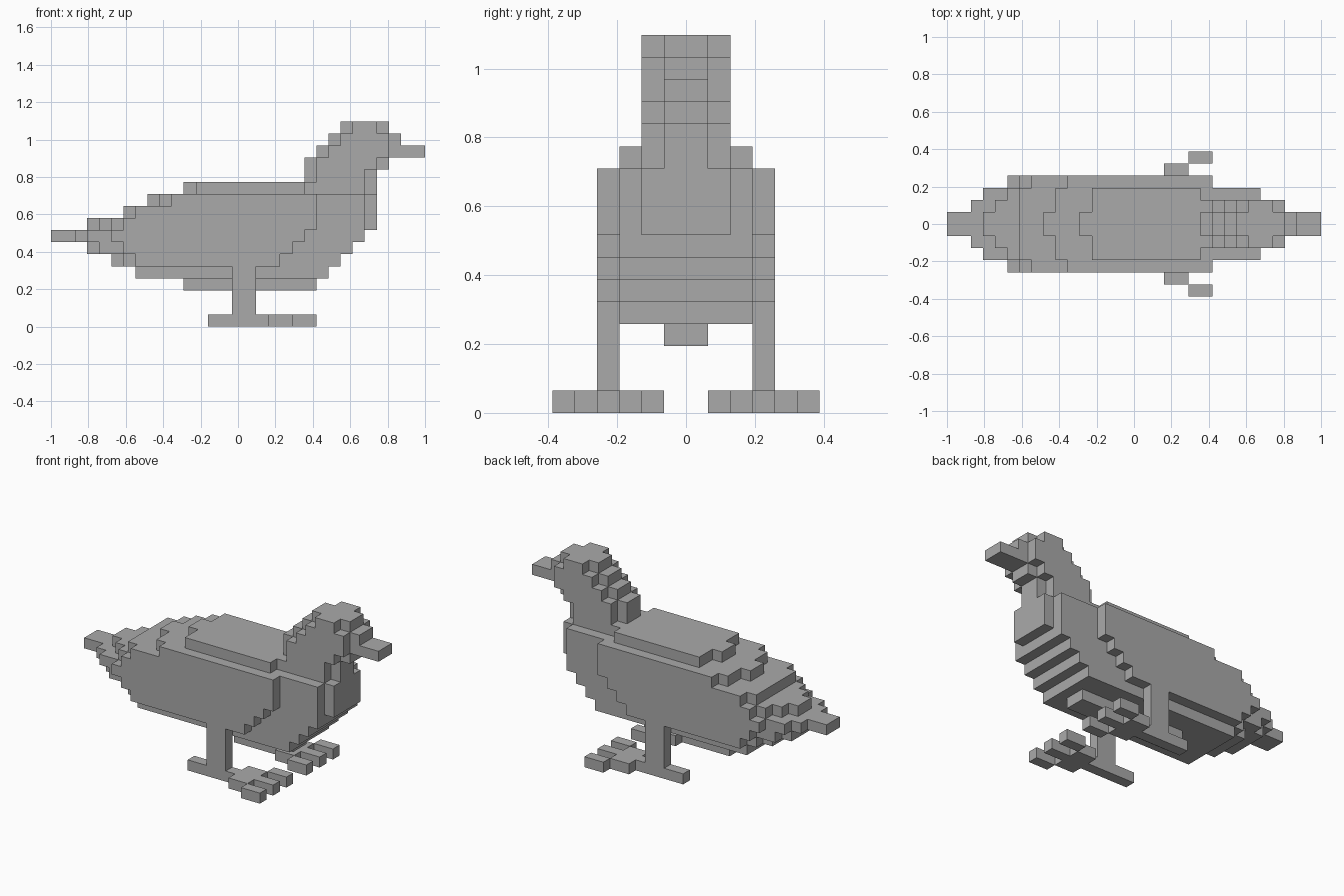
import bpy, bmesh
from mathutils import Vector

if "Cube" in bpy.data.objects:
    bpy.data.objects.remove(bpy.data.objects["Cube"])

U = 2 / 31          # one block

grey = bpy.data.materials.new("plain grey")
grey.diffuse_color = (0.4, 0.4, 0.4, 1)
grey.use_nodes = True
grey.node_tree.nodes["Principled BSDF"].inputs["Base Color"].default_value = grey.diffuse_color


def blocks(name, boxes):
    """Union of boxes (x0, x1, y0, y1, z0, z1) in block units as one clean shell."""
    cells = {(x, y, z) for x0, x1, y0, y1, z0, z1 in boxes
             for x in range(x0, x1) for y in range(y0, y1) for z in range(z0, z1)}
    bm = bmesh.new()
    verts = {}

    def vert(p):
        if p not in verts:
            verts[p] = bm.verts.new(((p[0] - 15.5) * U, p[1] * U, p[2] * U))
        return verts[p]

    for c in cells:
        for a in range(3):
            b, d = (a + 1) % 3, (a + 2) % 3
            for s in (0, 1):
                n = list(c)
                n[a] += 2 * s - 1
                if tuple(n) in cells:
                    continue
                quad = []
                for i, j in ((0, 0), (1, 0), (1, 1), (0, 1)):
                    p = list(c)
                    p[a] += s
                    p[b] += i
                    p[d] += j
                    quad.append(vert(tuple(p)))
                bm.faces.new(quad if s else quad[::-1])
    bmesh.ops.dissolve_limit(bm, angle_limit=0.01, verts=bm.verts[:], edges=bm.edges[:])
    me = bpy.data.meshes.new(name)
    bm.to_mesh(me)
    bm.free()
    me.materials.append(grey)
    ob = bpy.data.objects.new(name, me)
    bpy.context.collection.objects.link(ob)


def layers(rows):
    """Rows (z0, z1, (x0, x1, half width), ...) become centred boxes."""
    return [(x0, x1, -h, h, z0, z1) for z0, z1, *spans in rows for x0, x1, h in spans]


# body with tail, stacked in layers from the belly up
blocks("body", layers([
    (3, 4, (11, 22, 1)),
    (4, 5, (7, 23, 3)),
    (5, 6, (5, 24, 2), (6, 24, 3)),
    (6, 7, (3, 25, 2), (4, 25, 3)),
    (7, 8, (0, 26, 1), (2, 26, 2), (3, 26, 3)),
    (8, 9, (3, 27, 1), (4, 27, 2), (5, 26, 3)),
    (9, 10, (6, 27, 2), (6, 26, 3)),
    (10, 11, (8, 27, 1), (9, 27, 2), (9, 26, 3)),
    (11, 12, (11, 21, 1), (12, 21, 3)),
]))

# neck and head
blocks("head", layers([
    (11, 12, (21, 27, 1), (21, 26, 2)),
    (12, 13, (21, 27, 1), (22, 26, 2)),
    (13, 14, (21, 28, 1), (22, 27, 2)),
    (14, 15, (22, 28, 1), (23, 28, 2)),
    (15, 16, (23, 28, 1), (24, 28, 2)),
    (16, 17, (24, 28, 1), (25, 27, 2)),
]))
blocks("beak", layers([(14, 15, (28, 31, 1)), (15, 16, (28, 29, 1))]))

# wings and legs, mirrored left and right
WING = [(7, 19, 5), (6, 20, 6), (5, 21, 7), (6, 22, 8), (7, 22, 9), (10, 22, 10)]
LEG = [(15, 17, 3, 4, 1, 5), (13, 22, 3, 4, 0, 1),
       (18, 20, 2, 3, 0, 1), (20, 22, 1, 2, 0, 1),
       (18, 20, 4, 5, 0, 1), (20, 22, 5, 6, 0, 1)]
for side, s in (("right", -1), ("left", 1)):
    wing = [(x0, x1, 3, 4, z, z + 1) for x0, x1, z in WING]
    for part, boxes in (("wing", wing), ("leg", LEG)):
        blocks(f"{side}_{part}", [(x0, x1, min(s * y0, s * y1), max(s * y0, s * y1), z0, z1)
                                  for x0, x1, y0, y1, z0, z1 in boxes])
